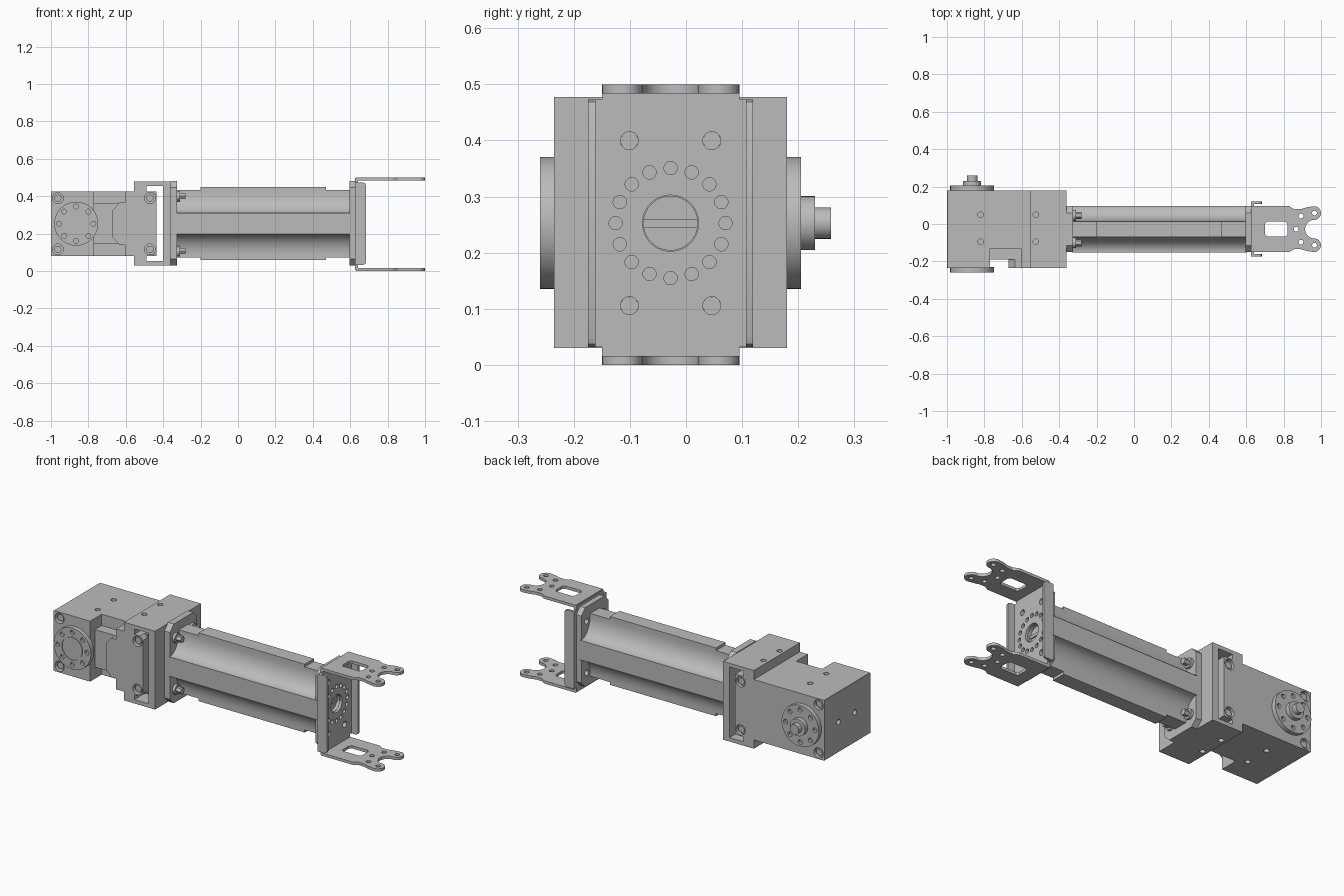
import bpy, bmesh, math
from mathutils import Vector

if "Cube" in bpy.data.objects:
    bpy.data.objects.remove(bpy.data.objects["Cube"], do_unlink=True)

grey = bpy.data.materials.new("machined_grey")
grey.use_nodes = True
grey.diffuse_color = (0.5, 0.5, 0.5, 1)
grey.node_tree.nodes["Principled BSDF"].inputs["Base Color"].default_value = (0.5, 0.5, 0.5, 1)

CY, CZ = -0.0275, 0.2525      # long axis of the arm
HX = -0.865                   # output axis of the servo
SIGNS = [(a, b) for a in (-1, 1) for b in (-1, 1)]


def place(axis, u, v, w):
    """Point from the two profile coordinates and the depth along an axis."""
    return Vector({"x": (w, u, v), "y": (u, w, v), "z": (u, v, w)}[axis])


def add_prism(bm, pts, axis, lo, hi):
    a = [bm.verts.new(place(axis, u, v, lo)) for u, v in pts]
    b = [bm.verts.new(place(axis, u, v, hi)) for u, v in pts]
    faces = [bm.faces.new(a), bm.faces.new(b)]
    for i in range(len(pts)):
        j = (i + 1) % len(pts)
        faces.append(bm.faces.new((a[i], a[j], b[j], b[i])))
    bmesh.ops.recalc_face_normals(bm, faces=faces)


def finish(name, solids):
    bm = bmesh.new()
    for s in solids:
        add_prism(bm, *s)
    me = bpy.data.meshes.new(name)
    bm.to_mesh(me)
    bm.free()
    me.materials.append(grey)
    ob = bpy.data.objects.new(name, me)
    bpy.context.collection.objects.link(ob)
    return ob


def build(name, solids, cuts=()):
    """Make a part from prisms, cut its holes and shade it."""
    ob = finish(name, solids)
    bpy.ops.object.select_all(action="DESELECT")
    bpy.context.view_layer.objects.active = ob
    ob.select_set(True)
    if cuts:
        cutter = finish(name + "_cutter", cuts)
        cutter.hide_render = True
        mod = ob.modifiers.new("holes", "BOOLEAN")
        mod.operation, mod.solver, mod.object = "DIFFERENCE", "EXACT", cutter
        bpy.ops.object.modifier_apply(modifier=mod.name)
        bpy.data.objects.remove(cutter, do_unlink=True)
    bpy.ops.object.shade_smooth_by_angle(angle=math.radians(30))
    return ob


def arc(u, v, r, a0, a1, n=12, rv=None):
    t = [math.radians(a0 + (a1 - a0) * i / n) for i in range(n + 1)]
    return [(u + r * math.cos(k), v + (rv or r) * math.sin(k)) for k in t]


def disc(axis, u, v, r, lo, hi, n=24):
    return (arc(u, v, r, 0, 360, n)[:-1], axis, lo, hi)


def rect(u0, u1, v0, v1, c=0.0):
    if not c:
        return [(u0, v0), (u1, v0), (u1, v1), (u0, v1)]
    return [(u0 + c, v0), (u1 - c, v0), (u1, v0 + c), (u1, v1 - c),
            (u1 - c, v1), (u0 + c, v1), (u0, v1 - c), (u0, v0 + c)]


def ring(axis, u, v, radius, r, n, lo, hi):
    return [disc(axis, x, y, r, lo, hi, 14) for x, y in arc(u, v, radius, 0, 360, n)[:-1]]


# Servo body: plan outline with the stepped front recess
plan = [(-1, -0.235), (-0.77, -0.235), (-0.77, -0.13), (-0.605, -0.13), (-0.605, -0.195),
        (-0.435, -0.195), (-0.435, 0.18), (-1, 0.18)]
body_cuts = []
for sx, sz in SIGNS:
    x, z = -0.717 + sx * 0.246, CZ + sz * 0.137
    front = -0.195 if sx > 0 else -0.235
    # chamfered long edges and screw pockets
    ex, ez = -0.7175 + sx * 0.2825, CZ + sz * 0.1725
    body_cuts.append(([(ex - sx * 0.022, ez + sz * 0.02), (ex + sx * 0.02, ez - sz * 0.022),
                       (ex + sx * 0.02, ez + sz * 0.02)], "y", -0.3, 0.3))
    if sx < 0:
        body_cuts.append(disc("y", x, z, 0.029, front - 0.02, front + 0.03))
    body_cuts.append(disc("y", x, z, 0.029, 0.16, 0.22))
for y in (-0.095, 0.05):
    body_cuts.append(disc("z", -0.82, y, 0.015, 0.39, 0.46, 14))
    body_cuts.append(disc("z", -0.82, y, 0.015, 0.05, 0.11, 14))
    body_cuts.append(disc("x", y, CZ, 0.015, -1.03, -0.97, 14))
build("servo_body", [(plan, "z", CZ - 0.1725, CZ + 0.1725)], body_cuts)

# Raised gear cover inside the recess
build("servo_recess_cover", [(rect(-0.775, -0.60, 0.145, 0.36), "y", -0.19, -0.12)])

# Front cap with a stepped tongue
cap = [(-0.435, 0.1), (-0.435, 0.405), (-0.455, 0.425), (-0.605, 0.425), (-0.605, 0.365),
       (-0.635, 0.365), (-0.67, 0.325), (-0.67, 0.18), (-0.635, 0.14), (-0.605, 0.14),
       (-0.605, 0.08), (-0.455, 0.08)]
build("servo_front_cap", [(cap, "y", -0.235, -0.19)],
      [disc("y", -0.471, CZ + s * 0.137, 0.029, -0.26, -0.21) for s in (-1, 1)])

# Screws recessed in the corner pockets
screws = []
for sx, sz in SIGNS:
    x, z = -0.717 + sx * 0.246, CZ + sz * 0.137
    screws += [disc("y", x, z, 0.019, -0.226, -0.18), disc("y", x, z, 0.019, 0.15, 0.172)]
build("servo_screws", screws)

# Output horns, front and back
for name, lo, hi, face in (("front_horn", -0.26, -0.23, -0.26), ("back_horn", 0.175, 0.205, 0.205)):
    cuts = ring("y", HX, CZ, 0.092, 0.013, 8, face - 0.015, face + 0.015)
    if face < 0:
        groove = disc("y", HX, CZ, 0.066, face - 0.01, face + 0.004, 32)
        cuts.append(groove)
    build(name, [disc("y", HX, CZ, 0.1175, lo, hi, 48)], cuts)
build("front_horn_hub", [disc("y", HX, CZ, 0.063, -0.26, -0.24, 32)])
build("back_axle", [disc("y", HX, CZ, 0.048, 0.2, 0.23, 32), disc("y", HX, CZ, 0.028, 0.225, 0.258)])

# C-shaped clamp joining the servo to the tube
clamp = [(-0.36, 0.03), (-0.36, 0.477), (-0.555, 0.477), (-0.555, 0.425), (-0.49, 0.425),
         (-0.49, 0.455), (-0.4, 0.455), (-0.4, 0.052), (-0.49, 0.052), (-0.49, 0.08),
         (-0.555, 0.08), (-0.555, 0.03)]
build("servo_clamp", [(clamp, "y", -0.235, 0.18)],
      [disc("z", -0.525, y, 0.015, z - 0.03, z + 0.03, 14) for y in (-0.095, 0.05) for z in (0.03, 0.477)])

# Tube: cross section with four concave corners
profile = []
for k, (sy, sz) in enumerate([(1, 1), (-1, 1), (-1, -1), (1, -1)]):
    quarter = [(0.1225, 0.056)] + arc(0.125, 0.168, 0.083, 270, 180, 14, 0.112) + [(0.042, 0.195)]
    pts = [(CY + sy * u, CZ + sz * v) for u, v in quarter]
    profile += pts if k % 2 == 0 else pts[::-1]
end_steps = []
for x0, x1 in ((-0.4, -0.2), (0.47, 0.7)):
    for z0, z1 in ((0.432, 0.5), (0.0, 0.073)):
        end_steps.append((rect(x0, x1, z0, z1), "y", -0.3, 0.3))
build("tube", [(profile, "x", -0.33, 0.605)], end_steps)

# Tube end flanges with their bolts
flange = rect(CY - 0.1225, CY + 0.1225, 0.03, 0.482, 0.035)
bolt_at = [(CY + sy * 0.0735, CZ + sz * 0.147) for sy, sz in SIGNS]
build("rear_flange", [(flange, "x", -0.362, -0.325),
                      (rect(CY - 0.105, CY + 0.105, 0.2, 0.305), "x", -0.33, -0.285)])
build("front_flange", [(flange, "x", 0.595, 0.628)],
      [disc("x", y, z, 0.016, 0.58, 0.65) for y, z in bolt_at]
      + ring("x", CY, CZ, 0.098, 0.012, 16, 0.605, 0.65) + [disc("x", CY, CZ, 0.048, 0.61, 0.65, 32)])
bolts = []
for y, z in bolt_at:
    bolts += [disc("x", y, z, 0.028, -0.33, -0.31), disc("x", y, z, 0.018, -0.312, -0.28, 6)]
build("rear_flange_bolts", bolts)
build("front_flange_slot_bar", [(rect(CY - 0.048, CY + 0.048, 0.244, 0.26), "x", 0.605, 0.616)])

# Bracket plate
build("bracket_plate", [(rect(CY - 0.1225, CY + 0.1225, 0.006, 0.496), "x", 0.626, 0.642)],
      [disc("x", y, z, 0.016, 0.6, 0.67) for y, z in bolt_at]
      + ring("x", CY, CZ, 0.098, 0.012, 16, 0.6, 0.67) + [disc("x", CY, CZ, 0.05, 0.6, 0.67, 40)])

# Folded side lips of the bracket
lip = [(0.625, 0.032), (0.668, 0.032), (0.68, 0.037), (0.685, 0.05),
       (0.685, 0.455), (0.68, 0.468), (0.668, 0.473), (0.625, 0.473)]
for name, s in (("left_lip", 1), ("right_lip", -1)):
    y0, y1, y2 = [CY + s * d for d in (0.12, 0.134, 0.147)]
    build(name, [(lip, "y", min(y1, y2), max(y1, y2)),
                 (rect(min(y0, y1), max(y0, y1), 0.032, 0.473), "x", 0.625, 0.641)])

# Forked arms: half outline mirrored about the long axis
half = arc(0.965, 0, 0.05, 180, 90, 8) + arc(0.963, 0.086, 0.0365, -80, 90, 10)
half += [(0.925, 0.117), (0.89, 0.107), (0.855, 0.107), (0.83, 0.1225), (0.63, 0.1225)]
fork = [(x, CY + y) for x, y in half] + [(x, CY - y) for x, y in half[:0:-1]]
for name, z0, z1 in (("upper_fork", 0.484, 0.5), ("lower_fork", 0.0, 0.016)):
    cuts = [(rect(0.70, 0.822, CY - 0.04, CY + 0.04, 0.012), "z", z0 - 0.02, z1 + 0.02)]
    for x, d in ((0.867, 0), (0.893, 0.07), (0.893, -0.07), (0.965, 0.086), (0.965, -0.086)):
        cuts.append(disc("z", x, CY + d, 0.013, z0 - 0.02, z1 + 0.02, 16))
    build(name, [(fork, "z", z0, z1)], cuts)
